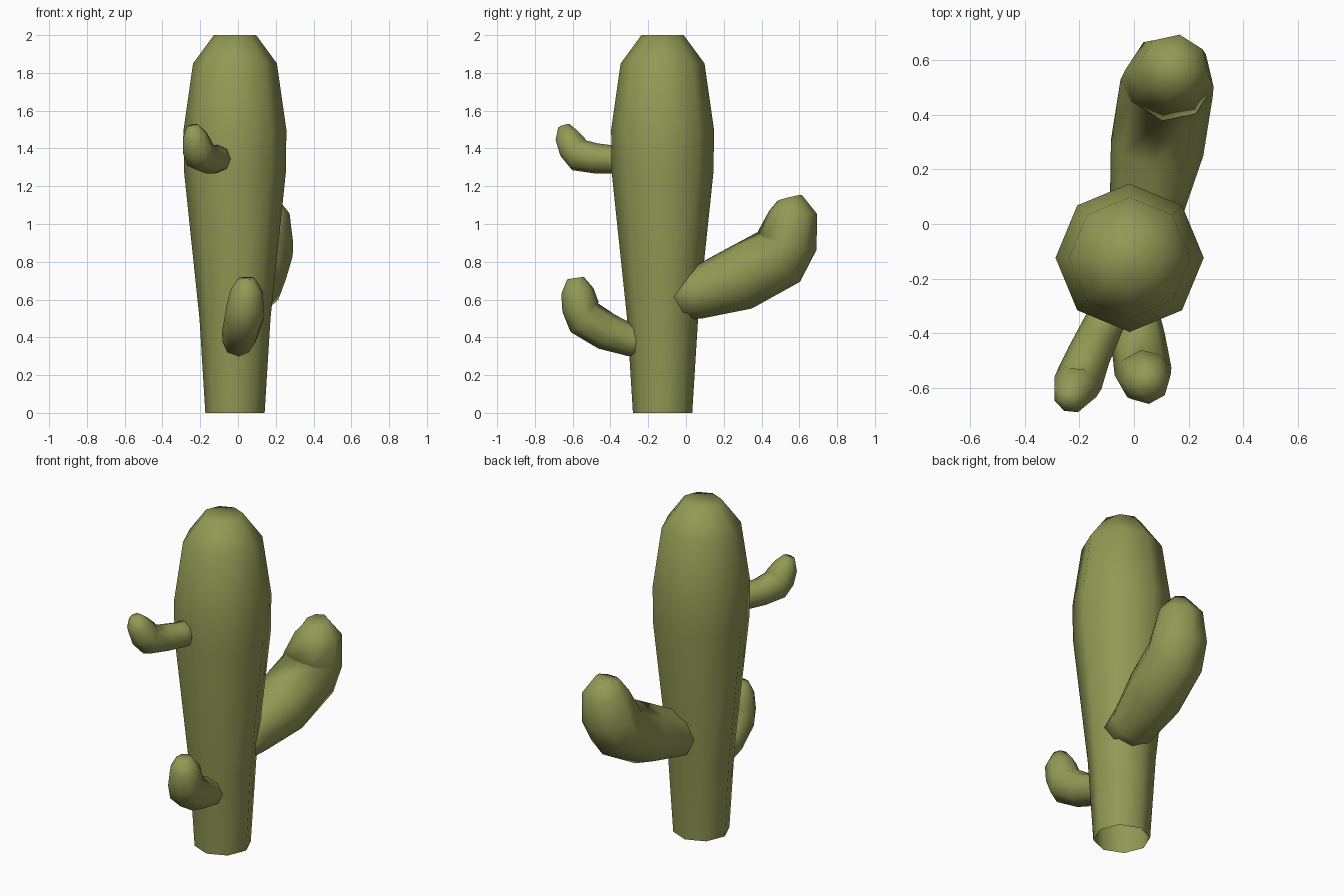
import bpy, bmesh, math
from mathutils import Vector

if "Cube" in bpy.data.objects:
    bpy.data.objects.remove(bpy.data.objects["Cube"])

green = bpy.data.materials.new("cactus_green")
green.diffuse_color = (0.29, 0.32, 0.09, 1)
green.use_nodes = True
green.node_tree.nodes["Principled BSDF"].inputs["Base Color"].default_value = green.diffuse_color


def tube(name, rings, side, cap_start=False):
    """Eight-sided smooth tube through rings of (x, y, z, radius), capped at its tip."""
    pts = [Vector(r[:3]) for r in rings]
    bm = bmesh.new()
    loops = []
    for i, p in enumerate(pts):
        t = (pts[min(i + 1, len(pts) - 1)] - pts[max(i - 1, 0)]).normalized()
        u = (side - t * side.dot(t)).normalized()
        v = t.cross(u)
        r = rings[i][3]
        loops.append([bm.verts.new(p + r * (u * math.cos(k * math.pi / 4) + v * math.sin(k * math.pi / 4)))
                      for k in range(8)])
    for a, b in zip(loops, loops[1:]):
        for k in range(8):
            j = (k + 1) % 8
            bm.faces.new((a[k], a[j], b[j], b[k]))
    bm.faces.new(loops[-1])
    if cap_start:
        bm.faces.new(loops[0][::-1])
    for f in bm.faces:
        f.smooth = True
    me = bpy.data.meshes.new(name)
    bm.to_mesh(me)
    bm.free()
    me.materials.append(green)
    ob = bpy.data.objects.new(name, me)
    bpy.context.collection.objects.link(ob)
    return ob


def arm(name, rings):
    d = Vector(rings[-1][:3]) - Vector(rings[0][:3])
    return tube(name, rings, Vector((d.y, -d.x, 0)), True)


# Trunk: tapered octagon, open underneath
profile = [(0, 0.157), (0.5, 0.188), (1.28, 0.27), (1.5, 0.272), (1.85, 0.222), (2.0, 0.112)]
tube("trunk", [(-0.016, -0.124, z, r) for z, r in profile], Vector((1, 0, 0)))

# Large arm at the back
arm("back_arm", [
    (0.035, -0.05, 0.615, 0.125), (0.045, 0.05, 0.63, 0.135), (0.085, 0.28, 0.71, 0.172),
    (0.12, 0.50, 0.83, 0.172), (0.13, 0.535, 0.91, 0.165), (0.145, 0.567, 1.06, 0.13),
    (0.14, 0.548, 1.138, 0.068)])

# Low arm at the front
arm("low_front_arm", [
    (0.0, -0.20, 0.365, 0.078), (0.0, -0.29, 0.382, 0.083), (0.015, -0.42, 0.43, 0.1),
    (0.033, -0.54, 0.505, 0.105), (0.037, -0.558, 0.56, 0.1), (0.045, -0.575, 0.645, 0.087),
    (0.043, -0.585, 0.713, 0.045)])

# High arm at the front left
arm("high_front_arm", [
    (-0.08, -0.30, 1.35, 0.07), (-0.122, -0.39, 1.342, 0.075), (-0.165, -0.48, 1.348, 0.08),
    (-0.2, -0.57, 1.365, 0.088), (-0.215, -0.598, 1.405, 0.085), (-0.23, -0.63, 1.465, 0.068),
    (-0.242, -0.645, 1.518, 0.034)])
